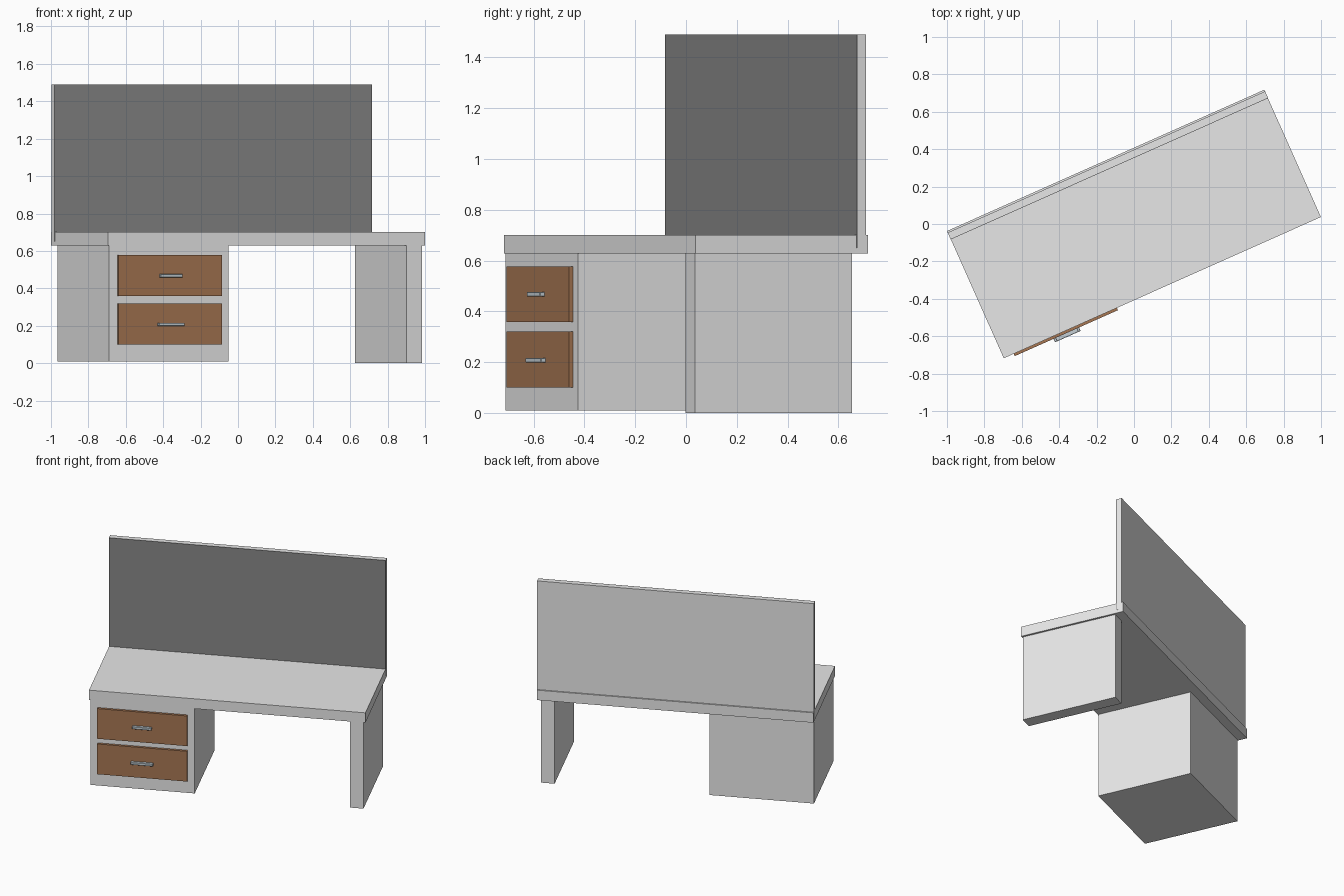
import bpy, bmesh, math
from mathutils import Matrix

if "Cube" in bpy.data.objects:
    bpy.data.objects.remove(bpy.data.objects["Cube"])

# the whole desk is turned about z
TURN = Matrix.Rotation(math.radians(24.0), 4, 'Z')


def material(name, rgb):
    m = bpy.data.materials.new(name)
    m.diffuse_color = (*rgb, 1.0)
    m.use_nodes = True
    m.node_tree.nodes["Principled BSDF"].inputs["Base Color"].default_value = m.diffuse_color
    return m


GREY = material("light_grey", (0.8, 0.8, 0.8))
DARK = material("dark_grey", (0.24, 0.24, 0.24))
WOOD = material("brown_wood", (0.38, 0.18, 0.085))
METAL = material("blue_grey_metal", (0.55, 0.62, 0.66))


def box(name, mat, u, v, z, bevel=0.0):
    """Box from (min, max) pairs along desk width, desk depth and height."""
    bm = bmesh.new()
    bmesh.ops.create_cube(bm, size=1.0)
    for vert in bm.verts:
        vert.co = [lo + (hi - lo) * (c + 0.5)
                   for c, (lo, hi) in zip(vert.co, (u, v, z))]
    if bevel:
        bmesh.ops.bevel(bm, geom=bm.edges[:], offset=bevel, segments=1,
                        affect='EDGES')
    bm.transform(TURN)
    me = bpy.data.meshes.new(name)
    bm.to_mesh(me)
    bm.free()
    me.materials.append(mat)
    ob = bpy.data.objects.new(name, me)
    bpy.context.collection.objects.link(ob)
    return ob


# desk body
box("desktop", GREY, (-0.928, 0.928), (-0.3725, 0.3725), (0.628, 0.70))
box("drawer_pedestal", GREY, (-0.919, -0.219), (-0.368, 0.308), (0.01, 0.63))
box("side_leg", GREY, (0.822, 0.914), (-0.368, 0.309), (0.0, 0.63))

# upright board with a dark face
box("back_panel", GREY, (-0.929, 0.929), (0.325, 0.363), (0.65, 1.49))
box("panel_face", DARK, (-0.929, 0.929), (0.323, 0.325), (0.65, 1.49))

# drawers with their pulls
MID = -0.568
for label, z0, z1, pull_z, half in (("upper", 0.358, 0.577, 0.467, 0.064),
                                    ("lower", 0.10, 0.32, 0.207, 0.075)):
    box(label + "_drawer", WOOD, (MID - 0.302, MID + 0.302),
        (-0.386, -0.366), (z0, z1))
    box(label + "_handle", METAL, (MID - half, MID + half),
        (-0.406, -0.384), (pull_z - 0.009, pull_z + 0.009), 0.002)
